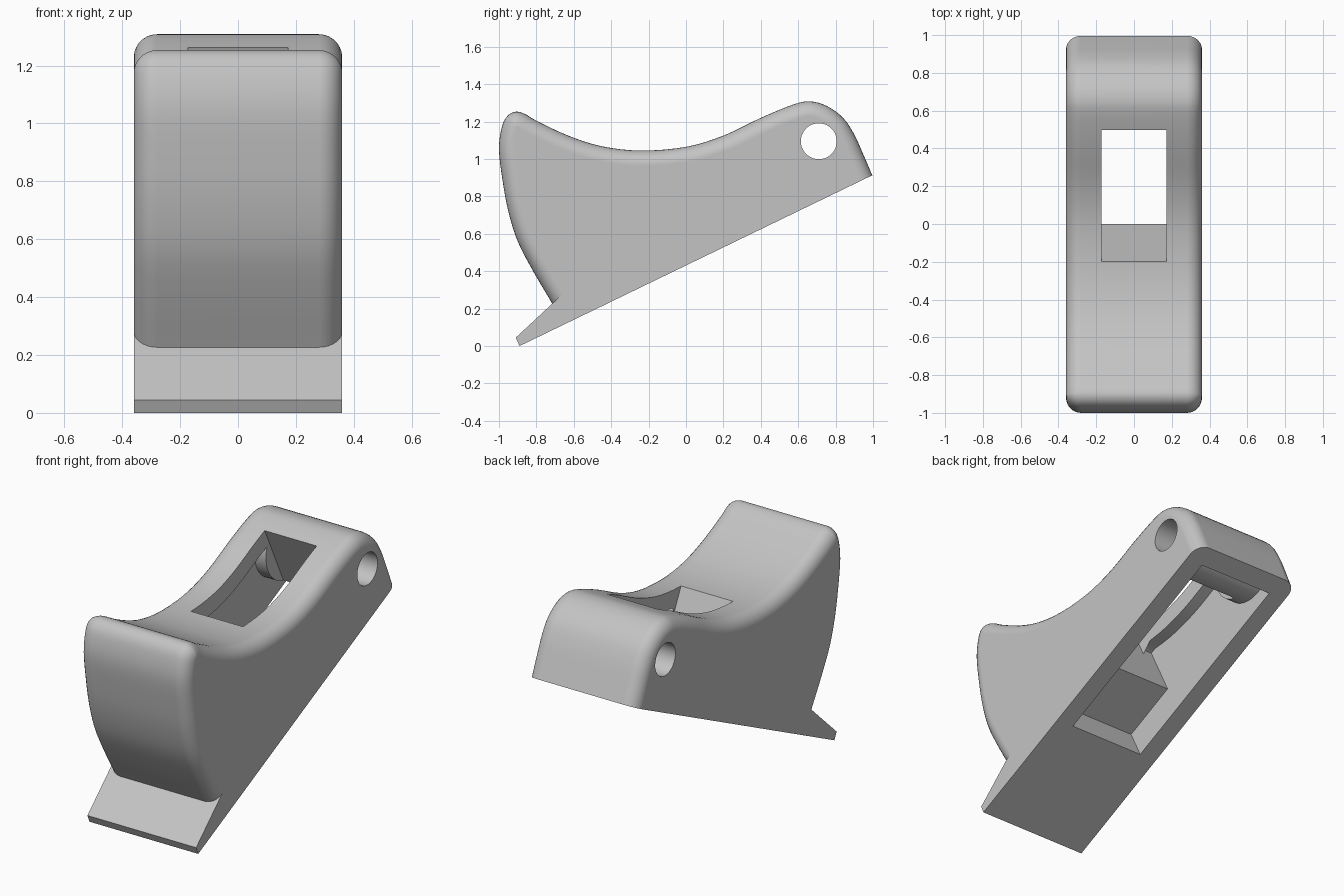
import bpy, bmesh, math
from mathutils import Vector

if "Cube" in bpy.data.objects:
    bpy.data.objects.remove(bpy.data.objects["Cube"], do_unlink=True)

HALF = 0.36        # half width of the body
FILLET = 0.08      # rounding of the long upper edges
WALL = 0.105       # thickness of the top wall
SLOPE = 0.484      # rise of the sole
TOE = -0.89


def sole(y, up=0.0):
    """Point on the sole line, moved up at right angles to it by a height."""
    return (y - SLOPE * up, SLOPE * (y - TOE) + up)


def smooth_path(points, steps=4):
    """Catmull-Rom curve through the points."""
    p = [Vector(q) for q in points]
    p = [2 * p[0] - p[1]] + p + [2 * p[-1] - p[-2]]
    out = []
    for a, b, c, d in zip(p, p[1:], p[2:], p[3:]):
        for i in range(steps):
            t = i / steps
            out.append(0.5 * (2 * b + (c - a) * t + (2 * a - 5 * b + 4 * c - d) * t ** 2
                              + (3 * b - a - 3 * c + d) * t ** 3))
    return out + [p[-2]]


def inset(path, dist):
    """Move every point of the path towards the inside."""
    out = []
    for i, q in enumerate(path):
        t = (path[min(i + 1, len(path) - 1)] - path[max(i - 1, 0)]).normalized()
        out.append(q + Vector((t.y, -t.x)) * dist)
    return out


def finish(bm, name):
    bmesh.ops.recalc_face_normals(bm, faces=bm.faces[:])
    mesh = bpy.data.meshes.new(name)
    bm.to_mesh(mesh)
    bm.free()
    obj = bpy.data.objects.new(name, mesh)
    bpy.context.collection.objects.link(obj)
    return obj


def loft(name, sections, cut_sole=False):
    """Join closed (y, z) sections, each at its own x, and cap the ends."""
    bm = bmesh.new()
    rings = [[bm.verts.new((x, q[0], q[1])) for q in pts] for x, pts in sections]
    n = len(rings[0])
    for a, b in zip(rings, rings[1:]):
        for i in range(n):
            j = (i + 1) % n
            bm.faces.new((a[i], a[j], b[j], b[i]))
    bm.faces.new(rings[0])
    bm.faces.new(rings[-1])
    if cut_sole:
        bmesh.ops.recalc_face_normals(bm, faces=bm.faces[:])
        bmesh.ops.bisect_plane(bm, geom=bm.verts[:] + bm.edges[:] + bm.faces[:],
                               plane_co=(0, TOE, 0), plane_no=(0, SLOPE, -1),
                               clear_outer=True)
        bmesh.ops.holes_fill(bm, edges=[e for e in bm.edges if e.is_boundary], sides=0)
    return finish(bm, name)


def prism(name, half, pts):
    return loft(name, [(-half, pts), (half, pts)])


def cylinder(name, radius, half, y, z):
    pts = [(y + radius * math.cos(math.tau * i / 48), z + radius * math.sin(math.tau * i / 48))
           for i in range(48)]
    return prism(name, half, pts)


def combine(obj, other, operation):
    """Apply a boolean and remove the helper."""
    other.hide_render = True
    mod = obj.modifiers.new("cut", "BOOLEAN")
    mod.operation, mod.solver, mod.object = operation, "EXACT", other
    bpy.ops.object.select_all(action="DESELECT")
    bpy.context.view_layer.objects.active = obj
    obj.select_set(True)
    bpy.ops.object.modifier_apply(modifier=mod.name)
    bpy.data.objects.remove(other, do_unlink=True)


# Outer curve: front face, lip, saddle and rear hump
outline = smooth_path([
    (-0.6, 0.03), (-0.72, 0.235), (-0.82, 0.405), (-0.9, 0.56), (-0.95, 0.72), (-0.98, 0.88),
    (-1, 1.05), (-0.985, 1.17), (-0.955, 1.23), (-0.91, 1.253), (-0.86, 1.24), (-0.8, 1.205),
    (-0.63, 1.125), (-0.45, 1.068), (-0.24, 1.045), (0, 1.065), (0.2, 1.125), (0.4, 1.22),
    (0.57, 1.29), (0.66, 1.308), (0.75, 1.285), (0.84, 1.22), (0.9, 1.13), (0.95, 1.02),
    (0.995, 0.915), (1.05, 0.79)])

# Body with rounded long edges
SEG = 7
right_half = []
for i in range(SEG + 1):
    t = math.pi / 2 * i / SEG
    right_half.append((HALF - FILLET + FILLET * math.sin(t),
                       inset(outline, FILLET * (1 - math.cos(t)))))
sections = [(-x, pts) for x, pts in reversed(right_half)] + right_half
body = loft("dispenser_body", sections, cut_sole=True)

# Flat tongue at the toe
tongue = prism("tongue", HALF, [sole(TOE), (-0.91, 0.045), (-0.69, 0.25), (-0.6, 0.33), sole(-0.5)])
combine(body, tongue, "UNION")

# Hollow underside, leaving a thick tube around the axle hole
AXLE = (0.71, 1.095)
ceiling = [q for q in inset(outline, WALL) if -0.13 < q.x < 0.62 and q.y > 0.8]
hollow = prism("hollow", 0.247, [sole(-0.2, -0.08), sole(-0.24), sole(-0.24, 0.165), sole(0.08, 0.165),
                                 sole(0.08, 0.46)] + ceiling
               + [(0.72, 1.17), (0.8, 1.05), sole(0.89), sole(0.93, -0.08)])
combine(hollow, cylinder("tube", 0.2, 0.3, *AXLE), "DIFFERENCE")
combine(body, hollow, "DIFFERENCE")

# Slot through the saddle, square to the sole
slot = prism("slot", 0.172, [sole(0.08, 0.2), sole(0.08, 0.9), sole(0.73, 0.9), sole(0.73, -0.1),
                             sole(0.3, -0.1), sole(0.3, 0.2)])
combine(body, slot, "DIFFERENCE")

# Axle hole from side to side
combine(body, cylinder("axle_hole", 0.096, 0.5, *AXLE), "DIFFERENCE")

# Plain grey finish
grey = bpy.data.materials.new("plain_grey")
grey.use_nodes = True
colour = (0.55, 0.55, 0.55, 1)
grey.diffuse_color = colour
grey.node_tree.nodes["Principled BSDF"].inputs["Base Color"].default_value = colour
body.data.materials.clear()
body.data.materials.append(grey)
for face in body.data.polygons:
    face.material_index = 0

bpy.ops.object.select_all(action="DESELECT")
body.select_set(True)
bpy.context.view_layer.objects.active = body
bpy.ops.object.shade_smooth_by_angle(angle=math.radians(30))
normals = body.modifiers.new("weighted_normals", "WEIGHTED_NORMAL")
normals.keep_sharp = True
